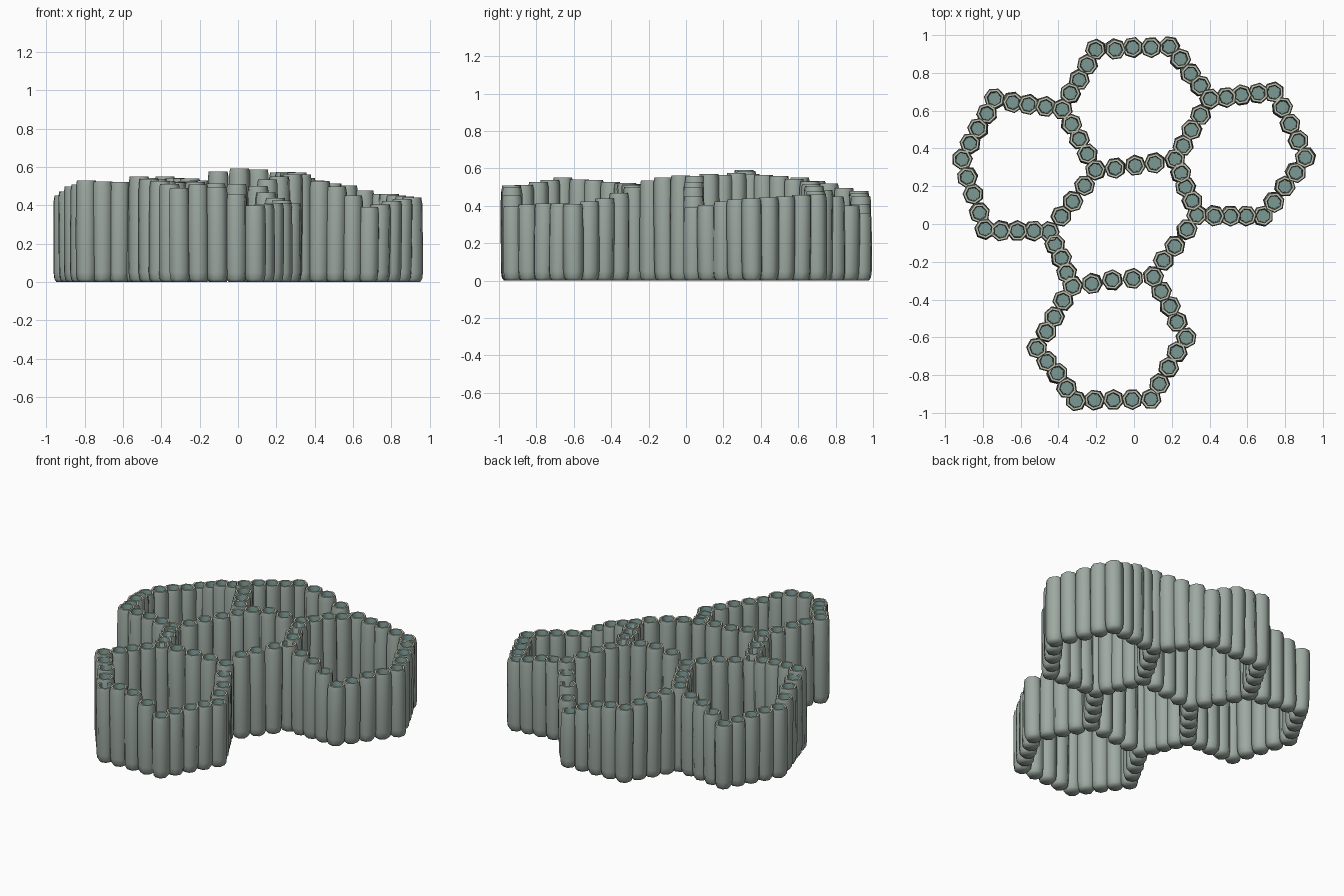
import bpy, bmesh, math, random
from mathutils import Vector

if "Cube" in bpy.data.objects:
    bpy.data.objects.remove(bpy.data.objects["Cube"])
random.seed(4)
SIDES = 7

def material(name, rgb):
    m = bpy.data.materials.new(name)
    m.diffuse_color = (*rgb, 1)
    m.use_nodes = True
    m.node_tree.nodes["Principled BSDF"].inputs["Base Color"].default_value = m.diffuse_color
    return m

MATS = [material("outer_wall", (0.34, 0.40, 0.36)),
        material("rim", (0.55, 0.54, 0.42)),
        material("inner_wall", (0.20, 0.32, 0.30))]

# Junction corners of the honeycomb chain: x, y, height
N = {"A": (-.20, .925, .48), "B": (.19, .94, .36), "C": (.40, .66, .53),
     "D": (.74, .70, .46), "E": (.91, .355, .44), "F": (.68, .04, .39),
     "G": (.335, .05, .56), "H": (.215, .34, .57), "I": (-.20, .285, .53),
     "J": (-.38, .61, .55), "K": (-.735, .66, .42), "L": (-.91, .345, .45),
     "M": (-.79, -.03, .53), "N": (-.45, -.04, .50), "O": (-.325, -.325, .52),
     "P": (.10, -.275, .50), "R": (.275, -.60, .41), "S": (.09, -.925, .40),
     "T": (-.305, -.935, .49), "U": (-.515, -.655, .55)}
# Walls between corners, and extra height for the middle of some walls
EDGES = "AB BC CH HI IJ JA CD DE EF FG GH IN JK KL LM MN NO OP PG PR RS ST TU UO".split()
BULGE = {"HI": .045, "ST": .05, "PG": .025, "AB": .03, "FG": .02, "PR": -.02}


def add_tube(bm, x, y, h):
    """Closed-bottom cup: rounded foot, outer wall, rim, hollow inside."""
    prof = [(.040, 0, 0), (.051, .015, 0), (.056, .05, 0), (.057, h * .55, 0),
            (.056, h - .03, 0), (.051, h, 0), (.039, h, 1), (.036, h - .02, 2),
            (.034, h - .10, 2)]
    turn = random.uniform(0, math.tau)
    lean = Vector((random.uniform(-.006, .006), random.uniform(-.006, .006)))
    rings = []
    for r, z, _ in prof:
        t = z / h
        rings.append([bm.verts.new((x + lean.x * t + r * math.cos(turn + math.tau * i / SIDES),
                                    y + lean.y * t + r * math.sin(turn + math.tau * i / SIDES), z))
                      for i in range(SIDES)])
    for k in range(1, len(rings)):
        a, b = rings[k - 1], rings[k]
        for i in range(SIDES):
            j = (i + 1) % SIDES
            f = bm.faces.new((a[i], a[j], b[j], b[i]))
            f.material_index = prof[k][2]
    bm.faces.new(rings[0][::-1])
    bm.faces.new(rings[-1]).material_index = 2


def build(name, tubes):
    bm = bmesh.new()
    for t in tubes:
        add_tube(bm, *t)
    me = bpy.data.meshes.new(name)
    bm.to_mesh(me)
    bm.free()
    for m in MATS:
        me.materials.append(m)
    for p in me.polygons:
        p.use_smooth = True
    me.set_sharp_from_angle(angle=math.radians(58))
    bpy.context.collection.objects.link(bpy.data.objects.new(name, me))


# Tubes at the corners
build("junction_tubes", N.values())

# Three tubes along every wall
for n, e in enumerate(EDGES):
    a, b = Vector(N[e[0]]), Vector(N[e[1]])
    tubes = []
    for i in (1, 2, 3):
        p = a.lerp(b, i / 4)
        h = p.z + BULGE.get(e, .005) * math.sin(math.pi * i / 4)
        tubes.append((p.x, p.y, h + random.uniform(-.006, .006)))
    build(f"tube_wall_{n + 1}", tubes)
